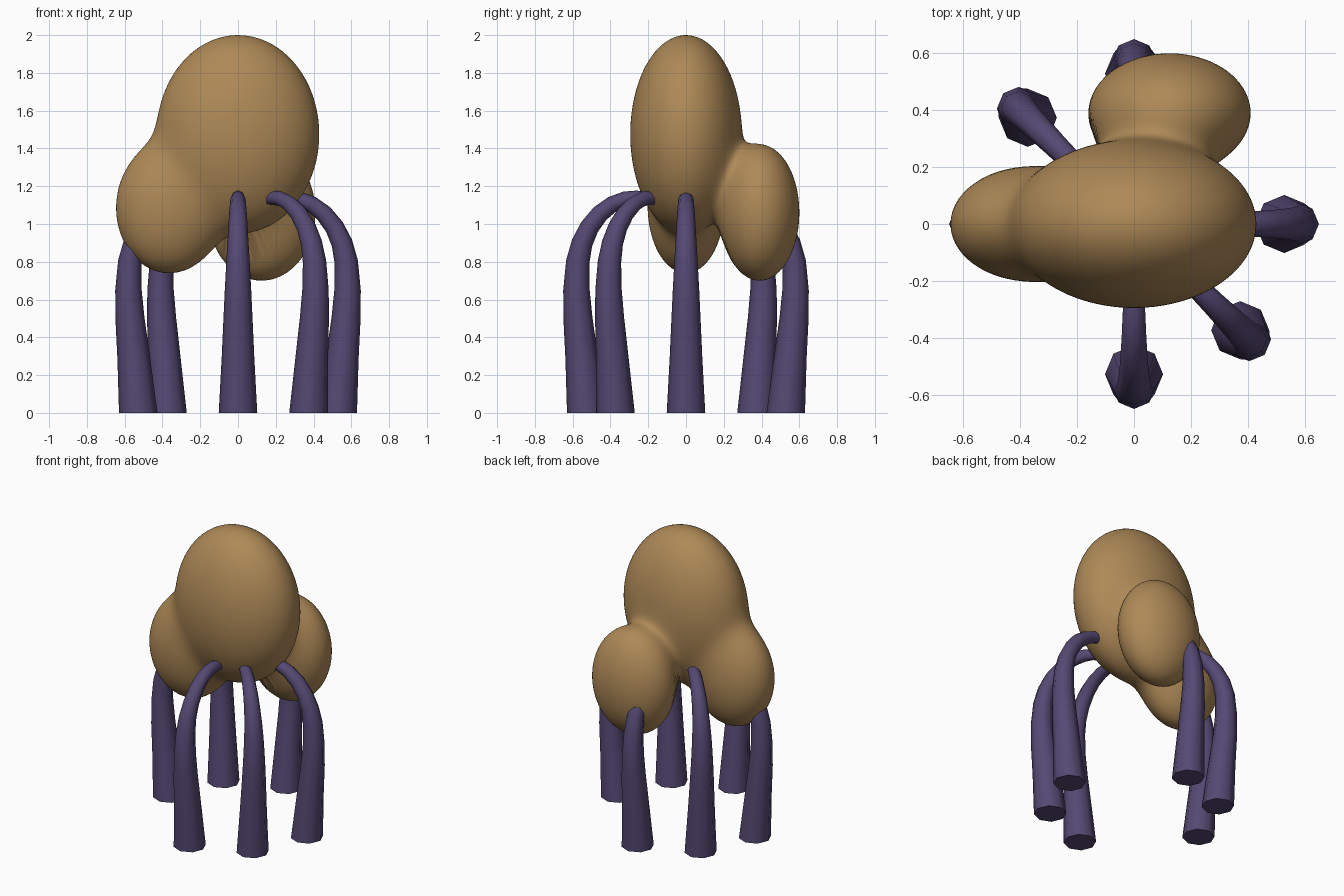
import bpy, bmesh, math
from mathutils import Vector

if "Cube" in bpy.data.objects:
    bpy.data.objects.remove(bpy.data.objects["Cube"])


def material(name, rgb):
    m = bpy.data.materials.new(name)
    m.diffuse_color = (*rgb, 1)
    m.use_nodes = True
    m.node_tree.nodes["Principled BSDF"].inputs["Base Color"].default_value = m.diffuse_color
    return m


def make_object(name, bm, mat):
    bmesh.ops.recalc_face_normals(bm, faces=bm.faces)
    me = bpy.data.meshes.new(name)
    bm.to_mesh(me)
    bm.free()
    me.materials.append(mat)
    ob = bpy.data.objects.new(name, me)
    bpy.context.collection.objects.link(ob)
    bpy.ops.object.select_all(action='DESELECT')
    ob.select_set(True)
    bpy.context.view_layer.objects.active = ob
    bpy.ops.object.shade_smooth_by_angle(angle=math.radians(50))
    return ob


tan = material("tan", (0.42, 0.25, 0.095))
purple = material("purple", (0.09, 0.066, 0.17))

# Body: three ellipsoids (centre, radii) melted together
LOBES = [
    (Vector((0, 0, 1.475)), (0.43, 0.295, 0.525)),      # main dome
    (Vector((-0.365, 0, 1.085)), (0.28, 0.2, 0.345)),   # left lobe
    (Vector((0.125, 0.39, 1.06)), (0.285, 0.21, 0.36)), # back lobe
]


def inside(p):
    total = 0
    for c, r in LOBES:
        d2 = sum(((p[i] - c[i]) / r[i]) ** 2 for i in range(3))
        total += math.exp(-3.2 * (d2 - 1))
    return total > 1


bm = bmesh.new()
bmesh.ops.create_icosphere(bm, subdivisions=6, radius=1)
core = Vector((-0.06, 0.11, 1.2))
for v in bm.verts:
    ray = v.co.normalized()
    lo, hi = 0.0, 1.3
    for _ in range(16):
        mid = (lo + hi) / 2
        if inside(core + ray * mid):
            lo = mid
        else:
            hi = mid
    v.co = core + ray * lo
make_object("body", bm, tan)

# Legs: eight-sided tapered tubes, (distance from axis, height, radius)
PATH = [(0.528, 0, 0.102), (0.553, 0.3, 0.086), (0.572, 0.5, 0.077),
        (0.58, 0.65, 0.07), (0.573, 0.8, 0.062), (0.55, 0.9, 0.056),
        (0.51, 0.985, 0.051), (0.455, 1.055, 0.047), (0.39, 1.105, 0.043),
        (0.32, 1.133, 0.04), (0.26, 1.14, 0.037), (0.2, 1.13, 0.034)]
SIDES = 8


def make_leg(name, degrees):
    a = math.radians(degrees)
    out, side = Vector((math.cos(a), math.sin(a), 0)), Vector((-math.sin(a), math.cos(a), 0))
    pts = [out * r + Vector((0, 0, z)) for r, z, _ in PATH]
    bm = bmesh.new()
    rings = []
    for i, p in enumerate(pts):
        if i == 0:
            tangent = Vector((0, 0, 1))   # flat foot
        else:
            tangent = (pts[min(i + 1, len(pts) - 1)] - pts[i - 1]).normalized()
        normal = side.cross(tangent)
        rings.append([bm.verts.new(p + PATH[i][2] * (normal * math.cos(t) + side * math.sin(t)))
                      for t in (k * math.tau / SIDES for k in range(SIDES))])
    for r0, r1 in zip(rings, rings[1:]):
        for k in range(SIDES):
            n = (k + 1) % SIDES
            bm.faces.new((r0[k], r0[n], r1[n], r1[k]))
    bm.faces.new(rings[0])
    bm.faces.new(rings[-1])
    make_object(name, bm, purple)


for name, deg in [("front_leg", -90), ("front_right_leg", -45), ("right_leg", 0),
                  ("back_leg", 90), ("back_left_leg", 135), ("left_leg", 180)]:
    make_leg(name, deg)
